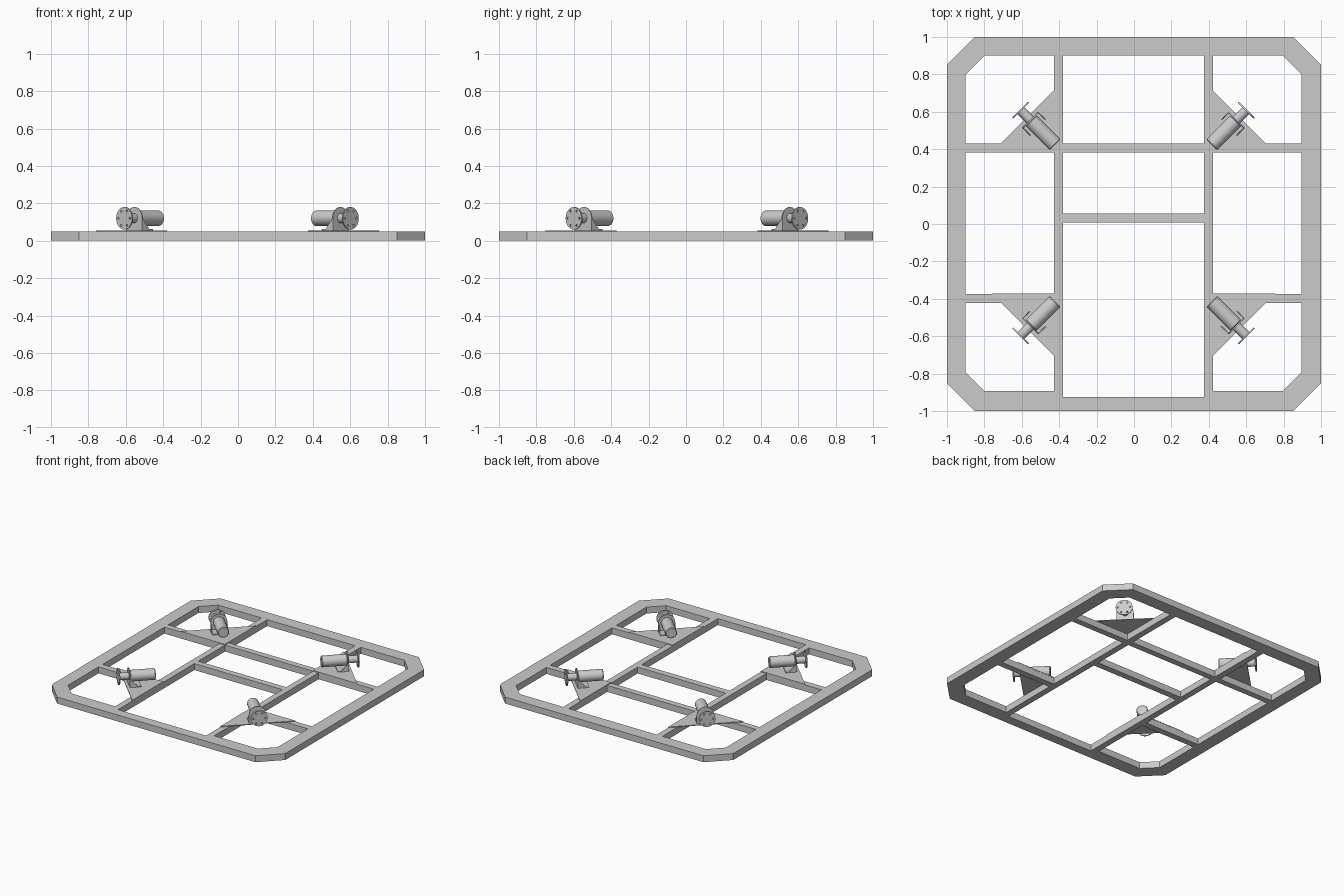
import bpy, bmesh, math
from mathutils import Matrix, Vector

if "Cube" in bpy.data.objects:
    bpy.data.objects.remove(bpy.data.objects["Cube"], do_unlink=True)

grey = bpy.data.materials.new("metal grey")
grey.use_nodes = True
grey.diffuse_color = (0.6, 0.6, 0.6, 1)
grey.node_tree.nodes["Principled BSDF"].inputs["Base Color"].default_value = (0.6, 0.6, 0.6, 1)


def finish(name, mesh, matrix):
    mesh.transform(matrix)
    mesh.materials.clear()
    mesh.materials.append(grey)
    mesh.shade_smooth()
    mesh.set_sharp_from_angle(angle=math.radians(30))
    ob = bpy.data.objects.new(name, mesh)
    bpy.context.collection.objects.link(ob)
    return ob


def plate(name, loops, thick, matrix=Matrix()):
    """Flat plate: first loop is the outline, the rest are holes; centred on z = 0."""
    cu = bpy.data.curves.new(name, 'CURVE')
    cu.dimensions, cu.fill_mode, cu.extrude = '2D', 'BOTH', thick / 2
    for loop in loops:
        sp = cu.splines.new('POLY')
        sp.points.add(len(loop) - 1)
        for p, (x, y) in zip(sp.points, loop):
            p.co = (x, y, 0, 1)
        sp.use_cyclic_u = True
    tmp = bpy.data.objects.new(name + " outline", cu)
    bpy.context.collection.objects.link(tmp)
    dg = bpy.context.evaluated_depsgraph_get()
    mesh = bpy.data.meshes.new_from_object(tmp.evaluated_get(dg))
    bpy.data.objects.remove(tmp)
    bpy.data.curves.remove(cu)
    bm = bmesh.new()
    bm.from_mesh(mesh)
    bmesh.ops.remove_doubles(bm, verts=bm.verts, dist=1e-5)
    bmesh.ops.recalc_face_normals(bm, faces=bm.faces)
    bm.to_mesh(mesh)
    bm.free()
    return finish(name, mesh, matrix)


def cylinder(name, radius, start, end, matrix, bevel=0.0):
    """Cylinder along local x."""
    bm = bmesh.new()
    bmesh.ops.create_cone(bm, cap_ends=True, segments=32, radius1=radius,
                          radius2=radius, depth=end - start)
    if bevel:
        rim = [e for e in bm.edges if abs(e.verts[0].co.z - e.verts[1].co.z) < 1e-4]
        bmesh.ops.bevel(bm, geom=rim, offset=bevel, segments=1, affect='EDGES')
    mesh = bpy.data.meshes.new(name)
    bm.to_mesh(mesh)
    bm.free()
    turn = Matrix.Rotation(math.pi / 2, 4, 'Y')
    return finish(name, mesh, matrix @ Matrix.Translation(((start + end) / 2, 0, 0)) @ turn)


def rect(x, y):
    return [(x[0], y[0]), (x[1], y[0]), (x[1], y[1]), (x[0], y[1])]


def circle(r, cx=0, cy=0, n=32, a0=0, a1=2 * math.pi, closed=True):
    steps = n if closed else n - 1
    return [(cx + r * math.cos(a0 + (a1 - a0) * i / steps),
             cy + r * math.sin(a0 + (a1 - a0) * i / steps)) for i in range(n)]


def chamfer(pts, picks, cut):
    """Replace the picked corners with a straight cut."""
    out = []
    for i, p in enumerate(pts):
        p = Vector(p)
        if i not in picks:
            out.append(tuple(p))
            continue
        for q in (pts[i - 1], pts[(i + 1) % len(pts)]):
            out.append(tuple(p + (Vector(q) - p).normalized() * cut))
    return out


# Frame: chamfered outline with nine openings
left, mid, right = (-0.9, -0.428), (-0.38, 0.374), (0.422, 0.895)
front, centre, back = (-0.893, -0.422), (-0.373, 0.383), (0.43, 0.9)
openings = [
    chamfer(rect(left, front), [0], 0.1),
    chamfer(rect(right, front), [1], 0.1),
    chamfer(rect(right, back), [2], 0.1),
    chamfer(rect(left, back), [3], 0.1),
    rect(left, centre), rect(right, centre),
    rect(mid, (-0.925, 0.008)), rect(mid, (0.057, 0.383)), rect(mid, back),
]
outline = chamfer(rect((-1, 1), (-1, 1)), range(4), 0.15)
plate("frame", [outline] + openings, 0.05, Matrix.Translation((0, 0, 0.025)))

# Four diagonal motor units around the inner beams
shift = Vector((-0.003, 0.005, 0))
upright = Matrix(((0, 0, 1, 0), (1, 0, 0, 0), (0, 1, 0, 0), (0, 0, 0, 1)))
axle_z = 0.12
for i, side in enumerate(("back_left", "back_right", "front_right", "front_left")):
    spin = Matrix.Translation(shift) @ Matrix.Rotation(i * math.pi / 2, 4, 'Z')
    # Triangular mounting plate
    plate(side + "_gusset", [[(0.377, 0.377), (0.757, 0.377), (0.377, 0.757)]], 0.006,
          spin @ Matrix.Translation((0, 0, 0.053)))
    arm = spin @ Matrix.Rotation(math.pi / 4, 4, 'Z')
    axle = arm @ Matrix.Translation((0, 0, axle_z))
    # Motor body, shaft hub and drilled wheel flange
    cylinder(side + "_motor", 0.041, 0.592, 0.775, axle, 0.005)
    cylinder(side + "_hub", 0.026, 0.775, 0.85, axle)
    holes = [circle(0.006, *p, n=12) for p in circle(0.044, n=6)]
    plate(side + "_flange", [circle(0.06)] + holes, 0.008,
          axle @ Matrix.Translation((0.853, 0, 0)) @ upright)
    # Round-topped bracket with foot and side webs
    arch = circle(0.06, n=20, a0=0, a1=math.pi, closed=False)
    foot_z = 0.056 - axle_z
    plate(side + "_bracket", [arch + [(-0.06, foot_z), (0.06, foot_z)]], 0.006,
          axle @ Matrix.Translation((0.778, 0, 0)) @ upright)
    plate(side + "_bracket_foot", [rect((0.7, 0.778), (-0.06, 0.06))], 0.006,
          arm @ Matrix.Translation((0, 0, 0.059)))
    for y in (-0.058, 0.058):
        plate(side + "_bracket_web", [[(0.72, foot_z), (0.778, foot_z), (0.778, 0)]], 0.005,
              axle @ Matrix.Translation((0, y, 0)) @ Matrix.Rotation(math.pi / 2, 4, 'X'))
